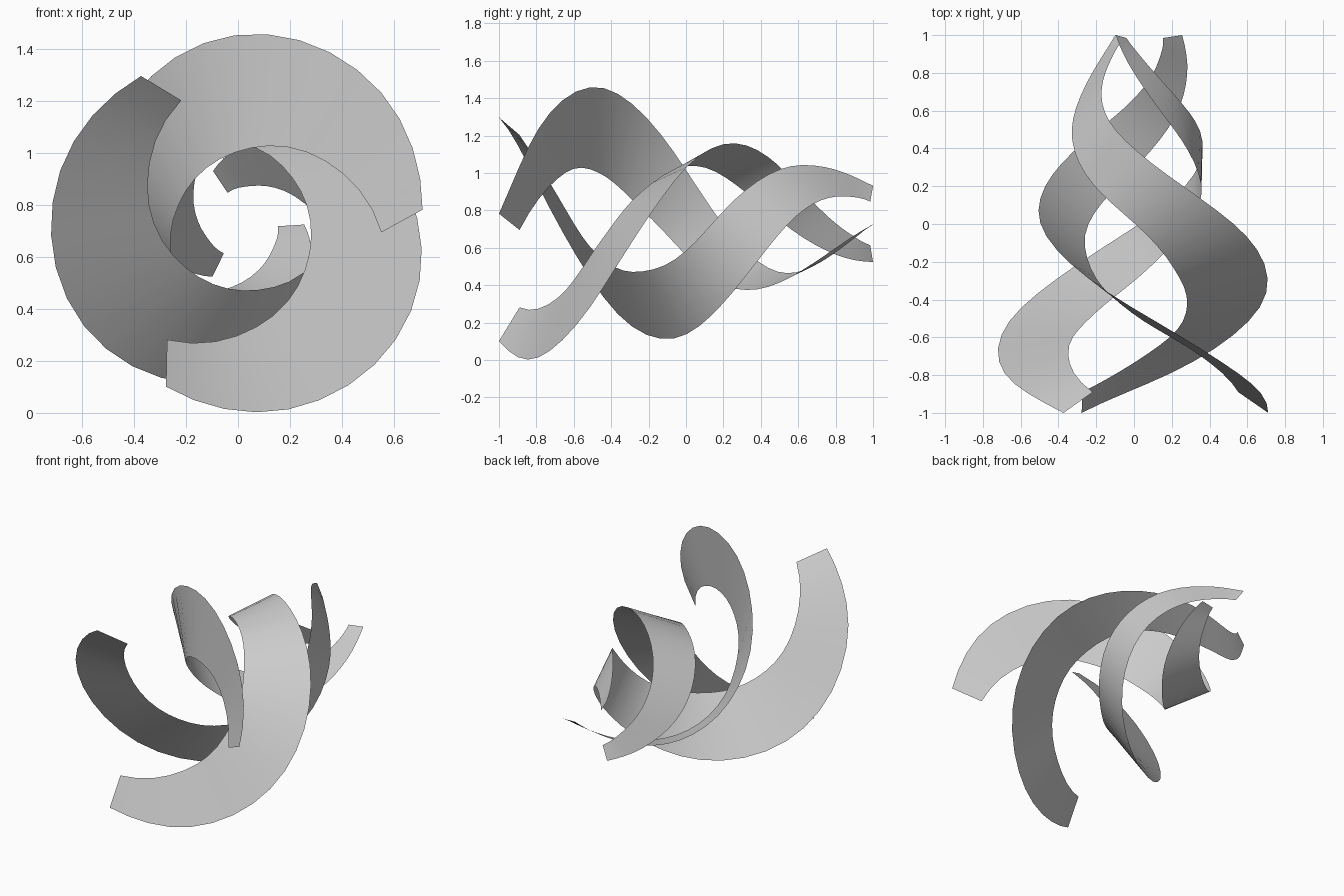
import bpy, bmesh, math

default = bpy.data.objects.get("Cube")
if default:
    bpy.data.objects.remove(default)

# One plain grey finish for every ribbon
grey = bpy.data.materials.new("plain_grey")
grey.use_nodes = True
colour = (0.6, 0.6, 0.6, 1)
grey.diffuse_color = colour
grey.node_tree.nodes["Principled BSDF"].inputs["Base Color"].default_value = colour

CENTRE_X, CENTRE_Z = 0.02, 0.727
STEPS = 36          # segments along a ribbon
SWEEP = 352         # degrees turned by the first edge

# Edge profiles, evenly spaced along the ribbon from front to back
first_radius = [.693, .737, .728, .632, .49, .35, .225, .155, .135]
first_depth = [-1, -.76, -.44, -.1, .2, .465, .68, .85, .985]
second_lead = [-8, -6, 4, 20, 32, 34, 28, 17, 3]
second_radius = [.533, .385, .278, .257, .31, .347, .35, .30, .235]
second_depth = [-.89, -.665, -.47, -.26, 0, .24, .5, .765, 1]


def smooth_value(keys, t):
    """Catmull-Rom interpolation through evenly spaced keys."""
    s = t * (len(keys) - 1)
    i = min(int(s), len(keys) - 2)
    u = s - i
    b, c = keys[i], keys[i + 1]
    a = keys[i - 1] if i > 0 else 2 * b - c
    d = keys[i + 2] if i + 2 < len(keys) else 2 * c - b
    return b + u / 2 * (c - a + u * (2*a - 5*b + 4*c - d + u * (3*(b - c) + d - a)))


def on_spiral(angle, radius, depth):
    a = math.radians(angle)
    return (CENTRE_X + radius * math.cos(a), depth, CENTRE_Z + radius * math.sin(a))


def make_ribbon(name, start):
    bm = bmesh.new()
    previous = None
    for k in range(STEPS + 1):
        t = k / STEPS
        angle = start + SWEEP * t
        rung = (
            bm.verts.new(on_spiral(angle, smooth_value(first_radius, t),
                                   smooth_value(first_depth, t))),
            bm.verts.new(on_spiral(angle + smooth_value(second_lead, t),
                                   smooth_value(second_radius, t),
                                   smooth_value(second_depth, t))))
        if previous:
            face = bm.faces.new((previous[0], rung[0], rung[1], previous[1]))
            face.smooth = True
        previous = rung
    mesh = bpy.data.meshes.new(name)
    bm.to_mesh(mesh)
    bm.free()
    mesh.materials.append(grey)
    ribbon = bpy.data.objects.new(name, mesh)
    bpy.context.collection.objects.link(ribbon)


# Three ribbons, a third of a turn apart
for i, name in enumerate(("left_ribbon", "upper_ribbon", "lower_ribbon")):
    make_ribbon(name, 4.6 + 120 * i)
